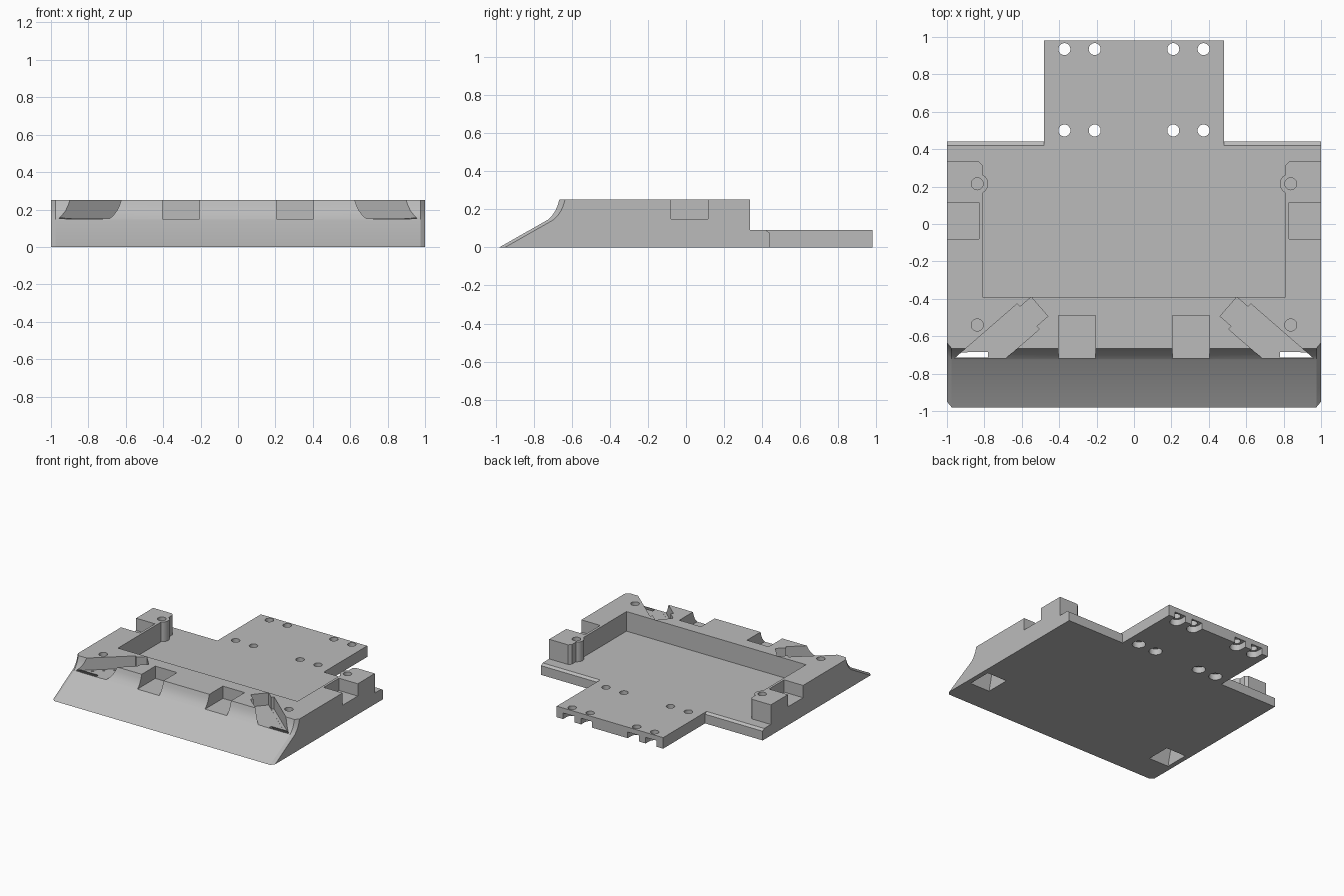
import bpy
import bmesh
import math
from mathutils import Matrix, Vector

cube = bpy.data.objects.get("Cube")
if cube:
    bpy.data.objects.remove(cube, do_unlink=True)

grey = bpy.data.materials.new("plain grey")
grey.use_nodes = True
grey.diffuse_color = (0.5, 0.5, 0.5, 1)
grey.node_tree.nodes["Principled BSDF"].inputs["Base Color"].default_value = (0.5, 0.5, 0.5, 1)


def loft(name, sections):
    """Closed solid through matching rings of points."""
    bm = bmesh.new()
    rings = [[bm.verts.new(p) for p in s] for s in sections]
    n = len(rings[0])
    for a, b in zip(rings, rings[1:]):
        for i in range(n):
            j = (i + 1) % n
            bm.faces.new((a[i], a[j], b[j], b[i]))
    bm.faces.new(rings[0][::-1])
    bm.faces.new(rings[-1])
    bmesh.ops.recalc_face_normals(bm, faces=bm.faces)
    mesh = bpy.data.meshes.new(name)
    bm.to_mesh(mesh)
    bm.free()
    mesh.materials.append(grey)
    ob = bpy.data.objects.new(name, mesh)
    bpy.context.collection.objects.link(ob)
    return ob


def prism(name, outline, z0, z1):
    return loft(name, [[(x, y, z) for x, y in outline] for z in (z0, z1)])


def box(name, x0, x1, y0, y1, z0, z1):
    x0, x1 = sorted((x0, x1))
    return prism(name, [(x0, y0), (x1, y0), (x1, y1), (x0, y1)], z0, z1)


def cylinder(name, x, y, r, z0, z1, n=32):
    ring = [(x + r * math.cos(math.tau * i / n), y + r * math.sin(math.tau * i / n)) for i in range(n)]
    return prism(name, ring, z0, z1)


def combine(target, tool, operation="DIFFERENCE"):
    mod = target.modifiers.new("combine", "BOOLEAN")
    mod.operation = operation
    mod.solver = "EXACT"
    mod.object = tool
    bpy.context.view_layer.objects.active = target
    bpy.ops.object.modifier_apply(modifier=mod.name)
    bpy.data.objects.remove(tool, do_unlink=True)


TOP, FLOOR, LEDGE = 0.25, 0.09, 0.15

# Body: side profile with a ramped, concave nose and chamfered nose corners
nose = [(-0.98, 0), (-0.725, 0.145), (-0.703, 0.167), (-0.686, 0.192), (-0.674, 0.22), (-0.665, TOP)]
tail = [(0.335, TOP), (0.335, FLOOR), (0.42, FLOOR), (0.44, 0.075), (0.44, 0)]


def section(x, shift):
    return [(x, y + shift, z) for y, z in nose] + [(x, y, z) for y, z in tail]


body = loft("base_body", [section(-1, 0.03), section(-0.975, 0), section(0.975, 0), section(1, 0.03)])

# Central tray, open to the rear, with rounded ends on the side arms
tray = [(-0.81, -0.39), (0.81, -0.39), (0.81, 0.315), (0.83, 0.335), (0.83, 0.4),
        (-0.83, 0.4), (-0.83, 0.335), (-0.81, 0.315)]
combine(body, prism("tray_cutter", tray, FLOOR, 0.4))

# Rear tongue
combine(body, box("rear_tongue", -0.48, 0.48, 0.3, 0.98, 0, FLOOR), "UNION")

for s in (-1, 1):
    # Screw bosses and blind screw holes
    combine(body, cylinder("screw_boss", s * 0.835, 0.215, 0.055, 0.02, TOP), "UNION")
    for y in (0.215, -0.54):
        combine(body, cylinder("screw_cutter", s * 0.838, y, 0.032, 0.1, 0.4))
    # Side and nose notches
    combine(body, box("side_cutter", s * 0.83, s * 1.1, -0.08, 0.115, LEDGE, 0.4))
    combine(body, box("nose_cutter", s * 0.207, s * 0.403, -0.9, -0.49, LEDGE, 0.4))

    # Diagonal slots with a wider outer half
    along = Vector((s * math.cos(math.radians(41)), -math.sin(math.radians(41))))
    across = Vector((-along.y, along.x))
    start = Vector((s * 0.505, -0.442))
    for begin, half, low in ((0, 0.068, LEDGE), (0.08, 0.09, LEDGE + 0.001)):
        a, b = start + along * begin, start + along * 0.62
        outline = [a - across * half, b - across * half, b + across * half, a + across * half]
        combine(body, prism("slot_cutter", [tuple(p) for p in outline], low, 0.4))

    # Tapered openings from the underside up into the slots
    wedge = [(-0.75, -0.05), (-0.75, 0), (-0.712, 0.155), (-0.69, 0.155), (-0.55, 0), (-0.55, -0.05)]
    combine(body, loft("underside_cutter", [[(s * x, y, z) for y, z in wedge] for x in (0.78, 0.96)]))

    # Tongue mounting holes, counterbored below; the rear pair open at the edge
    for x in (0.21, 0.372):
        for y in (0.5, 0.935):
            combine(body, cylinder("mount_cutter", s * x, y, 0.032, -0.1, 0.2))
            combine(body, cylinder("counterbore_cutter", s * x, y, 0.05, -0.1, 0.05))
        combine(body, box("edge_cutter", s * x - 0.05, s * x + 0.05, 0.935, 1.1, -0.1, 0.05))

# Smooth curved surfaces, keep edges crisp
bpy.ops.object.select_all(action="DESELECT")
body.select_set(True)
bpy.context.view_layer.objects.active = body
bpy.ops.object.shade_smooth_by_angle(angle=math.radians(25))
